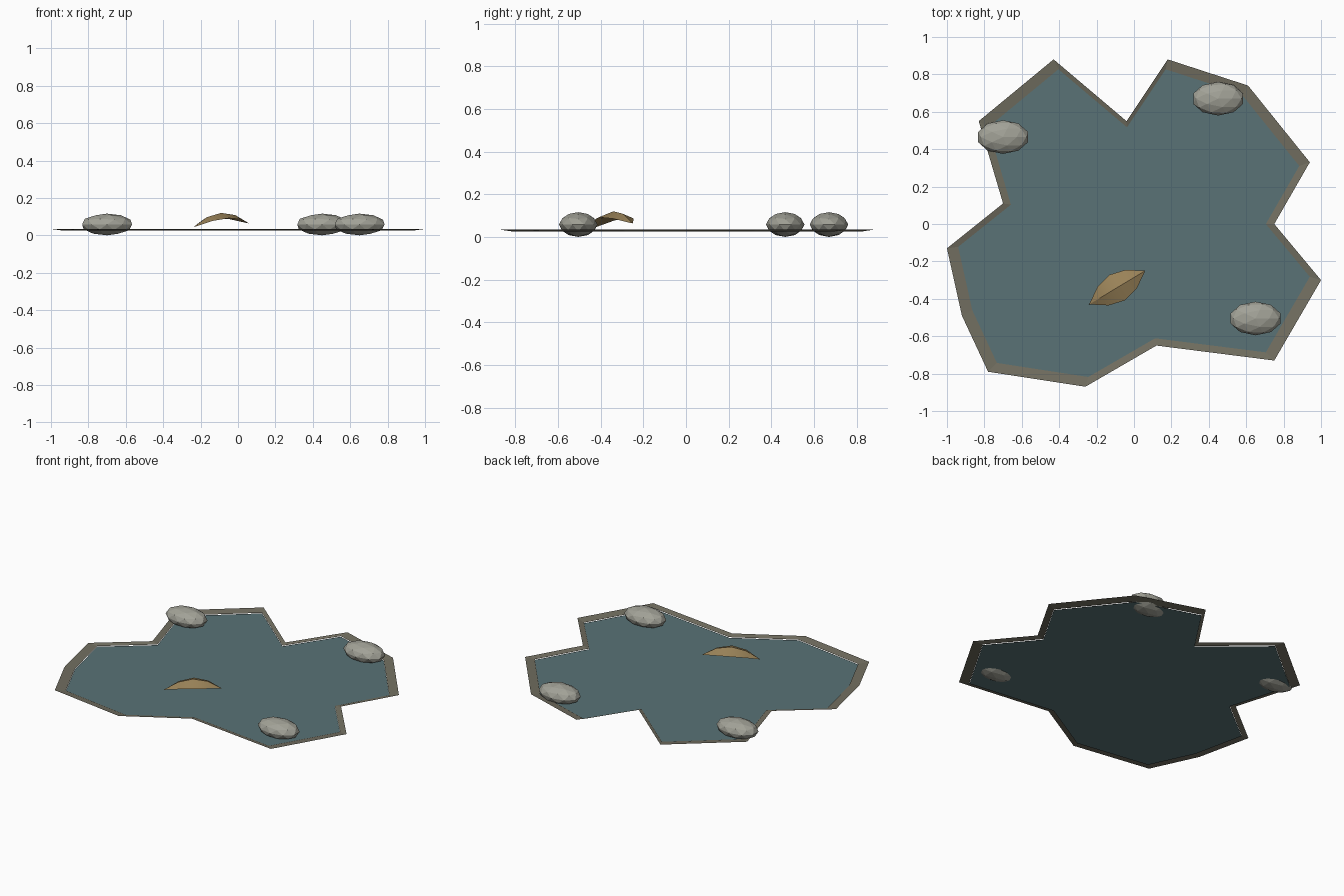
import bpy
from mathutils import Vector

if "Cube" in bpy.data.objects:
    bpy.data.objects.remove(bpy.data.objects["Cube"])


def material(name, rgb):
    m = bpy.data.materials.new(name)
    m.diffuse_color = (*rgb, 1)
    m.use_nodes = True
    m.node_tree.nodes["Principled BSDF"].inputs["Base Color"].default_value = m.diffuse_color
    return m


def mesh_object(name, verts, faces, mat):
    me = bpy.data.meshes.new(name)
    me.from_pydata(verts, [], faces)
    me.materials.append(mat)
    ob = bpy.data.objects.new(name, me)
    bpy.context.collection.objects.link(ob)
    return ob


WATER = material("water", (0.10, 0.17, 0.18))
MUD = material("mud", (0.17, 0.16, 0.12))
STONE = material("stone", (0.36, 0.36, 0.31))
LEAF = material("dry_leaf", (0.33, 0.23, 0.10))

# Puddle outline, counter-clockwise
outline = [(-0.43, 0.88), (-0.83, 0.55), (-0.70, 0.11), (-1.0, -0.13),
           (-0.92, -0.49), (-0.78, -0.79), (-0.26, -0.87), (0.12, -0.65),
           (0.75, -0.73), (1.0, -0.30), (0.75, 0.0), (0.94, 0.33),
           (0.61, 0.74), (0.18, 0.88), (-0.04, 0.55)]
n = len(outline)


def ring(scale, z):
    return [(x * scale, y * scale, z) for x, y in outline]


# Water sheet and the sloping mud rim around it
mesh_object("water_surface", ring(0.94, 0.022), [tuple(range(n))], WATER)
mesh_object("mud_rim", ring(1.0, 0.034) + ring(0.94, 0.026),
            [(i, (i + 1) % n, n + (i + 1) % n, n + i) for i in range(n)], MUD)

# Flattened low-poly pebbles
for i, (x, y) in enumerate([(0.45, 0.67), (-0.70, 0.465), (0.65, -0.505)]):
    bpy.ops.mesh.primitive_ico_sphere_add(subdivisions=2, radius=1, location=(x, y, 0.058))
    ob = bpy.context.object
    ob.name = f"pebble_{i + 1}"
    ob.scale = (0.14, 0.09, 0.058)
    bpy.ops.object.transform_apply(location=False, rotation=False, scale=True)
    ob.data.materials.append(STONE)

# Arched leaf folded along its midrib: (along, half width, rib height, edge height)
centre = Vector((-0.09, -0.34, 0))
axis = Vector((0.857, 0.515, 0))
side = Vector((-0.515, 0.857, 0))
stations = [(-0.175, 0, 0.043, 0.043), (-0.088, 0.058, 0.097, 0.077),
            (0, 0.08, 0.120, 0.092), (0.088, 0.058, 0.108, 0.086),
            (0.175, 0, 0.063, 0.063)]
verts, faces = [], []
for a, w, rib, edge in stations:
    for s in (1, 0, -1):
        p = centre + axis * a + side * (w * s)
        verts.append((p.x, p.y, edge if s else rib))
for i in range(len(stations) - 1):
    for j in (0, 1):
        k = 3 * i + j
        faces.append((k, k + 1, k + 4, k + 3))
leaf = mesh_object("leaf", verts, faces, LEAF)

# Merge the doubled tip points
weld = leaf.modifiers.new("weld", "WELD")
weld.merge_threshold = 0.0005
bpy.ops.object.select_all(action='DESELECT')
leaf.select_set(True)
bpy.context.view_layer.objects.active = leaf
bpy.ops.object.modifier_apply(modifier="weld")
bpy.ops.object.shade_smooth_by_angle()
